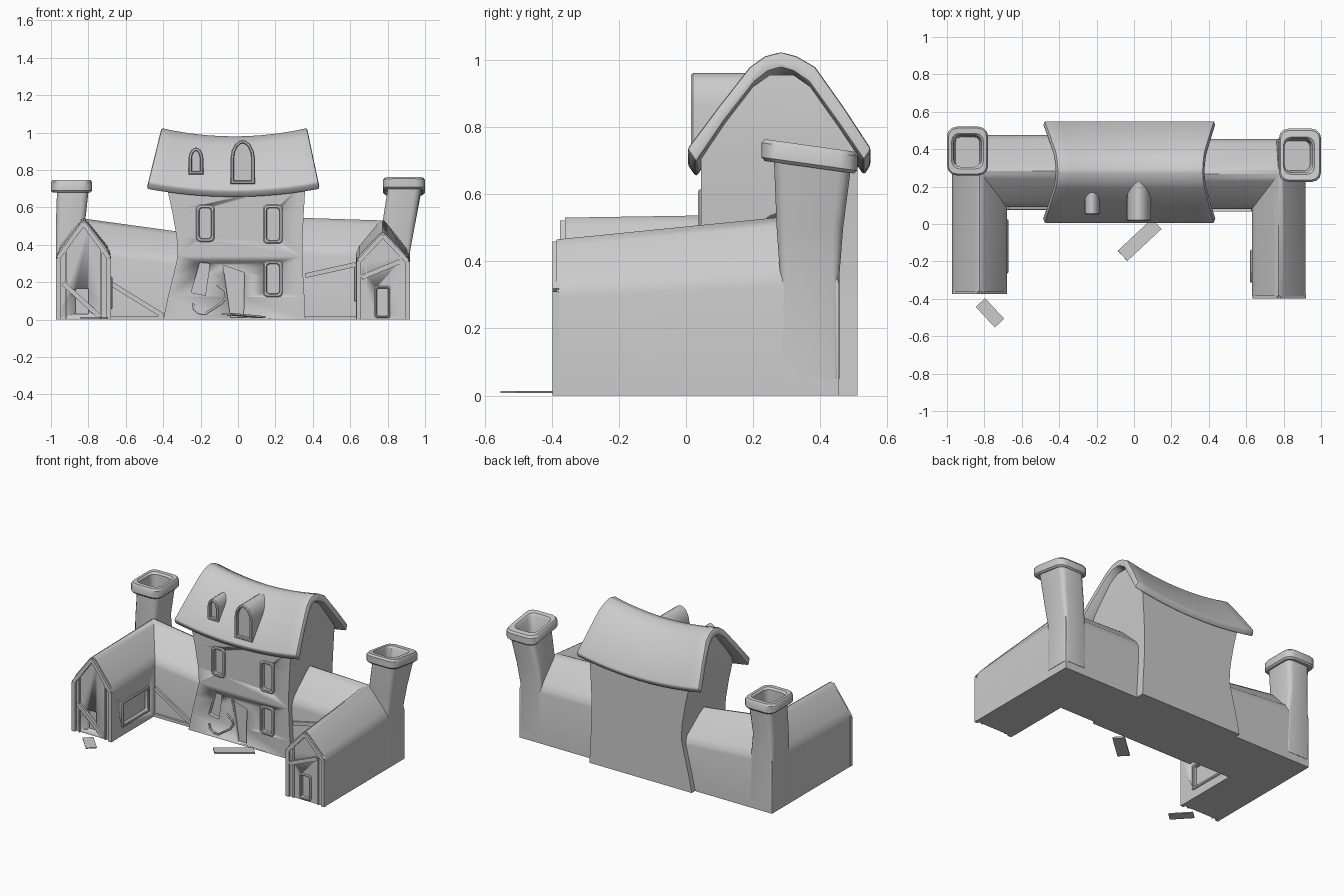
import bpy, bmesh
from math import cos, sin, pi, radians
from mathutils import Vector

if "Cube" in bpy.data.objects:
    bpy.data.objects.remove(bpy.data.objects["Cube"])


def finish(ob, bevel=0):
    bpy.ops.object.select_all(action='DESELECT')
    ob.select_set(True)
    bpy.context.view_layer.objects.active = ob
    if bevel:
        m = ob.modifiers.new("bevel", 'BEVEL')
        m.width, m.segments, m.limit_method = bevel, 2, 'ANGLE'
        bpy.ops.object.modifier_apply(modifier=m.name)
    bpy.ops.object.shade_smooth_by_angle(angle=radians(35))
    return ob


def loft(name, rings, bevel=0):
    """Skin closed rings of equal length and cap both ends."""
    bm = bmesh.new()
    vs = [[bm.verts.new(p) for p in r] for r in rings]
    n = len(vs[0])
    for a, b in zip(vs, vs[1:]):
        for i in range(n):
            j = (i + 1) % n
            bm.faces.new((a[i], a[j], b[j], b[i]))
    bm.faces.new(vs[0])
    bm.faces.new(vs[-1])
    bmesh.ops.recalc_face_normals(bm, faces=bm.faces)
    me = bpy.data.meshes.new(name)
    bm.to_mesh(me)
    bm.free()
    ob = bpy.data.objects.new(name, me)
    bpy.context.collection.objects.link(ob)
    return finish(ob, bevel)


def box(name, loc, size, rot=(0, 0, 0)):
    bpy.ops.mesh.primitive_cube_add(size=1, location=loc, rotation=rot)
    ob = bpy.context.object
    ob.name, ob.scale = name, size
    return ob


def beam(name, p, q, w=0.025, d=0.02):
    p, q = Vector(p), Vector(q)
    rot = (q - p).to_track_quat('X', 'Z').to_euler()
    return box(name, (p + q) / 2, ((q - p).length, d, w), rot)


def inset(pts, d):
    """Shrink an outline towards its centre by about d."""
    ca = (min(p[0] for p in pts) + max(p[0] for p in pts)) / 2
    cz = (min(p[1] for p in pts) + max(p[1] for p in pts)) / 2
    ha = max(p[0] for p in pts) - ca
    hz = max(p[1] for p in pts) - cz
    return [(ca + (a - ca) * (1 - d / ha), cz + (z - cz) * (1 - d / hz)) for a, z in pts]


def rect(a0, a1, z0, z1, r=0.02):
    """Rounded rectangle outline."""
    out = []
    for cx, cz, s in ((a1 - r, z1 - r, 0), (a0 + r, z1 - r, 1), (a0 + r, z0 + r, 2), (a1 - r, z0 + r, 3)):
        for k in range(4):
            t = (s + k / 3) * pi / 2
            out.append((cx + r * cos(t), cz + r * sin(t)))
    return out


def arch(a0, a1, z0, z1):
    """Pointed arch outline."""
    c, h = (a0 + a1) / 2, (a1 - a0) / 2
    top = [(1, 0.6), (0.9, 0.76), (0.62, 0.91), (0.25, 0.985)]
    right = [(c + h * u, z0 + (z1 - z0) * v) for u, v in [(1, 0)] + top]
    return right + [(c, z1)] + [(2 * c - a, z) for a, z in reversed(right)]


def opening(host, pts, pos, axis='y', out=-1, frame=0.014, deep=0.025):
    """Cut a recess into a wall and, if wanted, set a raised frame in it."""
    def ring(o, d):
        return [(a, pos + out * d, z) if axis == 'y' else (pos + out * d, a, z) for a, z in o]
    cut = loft("cutter", [ring(pts, 0.03), ring(pts, -deep)])
    m = host.modifiers.new("cut", 'BOOLEAN')
    m.operation, m.object, m.solver = 'DIFFERENCE', cut, 'EXACT'
    bpy.context.view_layer.objects.active = host
    bpy.ops.object.modifier_apply(modifier=m.name)
    bpy.data.objects.remove(cut)
    if frame:
        big, small = inset(pts, -0.004), inset(pts, frame)
        loft("window_frame", [ring(big, -0.02), ring(big, 0.004), ring(inset(pts, 0.001), 0.009),
                              ring(inset(small, -0.004), 0.009), ring(small, 0.004), ring(small, -0.015)])


# Main house: waisted walls running up into the gables
walls = [(0, -.40, .36), (.12, -.375, .355), (.24, -.345, .348), (.34, -.322, .345), (.44, -.328, .345),
         (.58, -.352, .352), (.74, -.388, .362), (.92, -.37, .345), (.955, -.365, .34)]
ys = {.92: (.20, .37), .955: (.25, .32)}
rings = []
for z, x0, x1 in walls:
    y0, y1 = ys.get(z, (.045, .51))
    rings.append([(x0, y0, z), (x1, y0, z), (x1, y1, z), (x0, y1, z)])
house = loft("house_walls", rings)
for o in (rect(-.22, -.13, .42, .61), rect(.14, .235, .41, .61), rect(.14, .235, .125, .31)):
    opening(house, o, .045)
opening(house, [(-.25, .145), (-.205, .305), (-.15, .30), (-.175, .13)], .045, frame=0)
opening(house, [(-.08, .29), (.035, .25), (.03, .012), (-.04, .012)], .045, frame=0)

# Sagging saddle roof with flared eaves
prof = [(.003, .735), (.10, .865), (.19, .98), (.235, 1.012), (.283, 1.025), (.33, 1.012), (.385, .98),
        (.47, .86), (.552, .735), (.53, .70), (.455, .81), (.365, .935), (.32, .966), (.283, .977),
        (.245, .966), (.205, .935), (.115, .82), (.03, .695)]
rings = []
for i in range(13):
    u = i / 6 - 1
    ring = []
    for y, z in prof:
        f = (1.02 - z) / .285
        x0, x1 = -.41 - .07 * f, .37 + .06 * f
        ring.append(((x0 + x1) / 2 + u * (x1 - x0) / 2, y, z - .044 * (1 - u * u)))
    rings.append(ring)
loft("main_roof", rings, bevel=.01)

# Dormers with recessed panes
for a0, a1, z0, z1, y0, y1 in ((-.265, -.185, .775, .92, .05, .22), (-.04, .09, .725, .96, .015, .27)):
    o = arch(a0, a1, z0, z1)
    loft("dormer", [[(a, y, z) for a, z in q] for q, y in (
        (o, y1), (o, y0 + .006), (inset(o, .005), y0), (inset(o, .014), y0),
        (inset(o, .018), y0 + .005), (inset(o, .018), y0 + .02))])


# L-shaped wings: one gable profile swept round the corner
def wing(name, stations):
    rings = []
    for (ox, oy), (ix, iy), e, r in stations:
        half = [(0, 0), (0, e * .93), (.015, e), (.07, e + (r - e) * .2), (.4, e + (r - e) * .87),
                (.46, e + (r - e) * .97)]
        full = half + [(.5, r)] + [(1 - t, z) for t, z in reversed(half)]
        rings.append([(ox + (ix - ox) * t, oy + (iy - oy) * t, z) for t, z in full])
    return loft(name, rings)


left = wing("left_wing", [((-.972, -.36), (-.68, -.36), .34, .53), ((-.972, .475), (-.68, .09), .36, .54),
                          ((-.28, .475), (-.28, .09), .31, .465)])
right = wing("right_wing", [((.917, -.385), (.63, -.385), .315, .465), ((.917, .455), (.63, .08), .36, .53),
                            ((.3, .455), (.3, .08), .37, .545)])
opening(left, rect(-.26, .02, .06, .225, .01), -.68, 'x', 1, deep=.04)
opening(right, rect(-.31, -.14, .10, .28, .01), .63, 'x', -1)
opening(left, rect(-.87, -.80, .03, .165, .005), -.36, frame=0)
opening(right, rect(.735, .81, .012, .175, .012), -.385, frame=.008, deep=.015)

# Timber trim on the wing gables
for x0, x1, xm, y, e, r in ((-.962, -.69, -.826, -.365, .33, .515), (.645, .907, .774, -.388, .31, .45)):
    for x in (x0, x1):
        beam("gable_post", (x, y, .0), (x, y, e), .024)
        beam("gable_rafter", (x, y, e), (xm, y, r), .024)
    for x in (x0 + .04, x1 - .04):
        beam("gable_inner_post", (x, y + .006, 0), (x, y + .006, e + .04), .008)

# Diagonal braces and sills
for p, q in (((-.935, -.365, .195), (-.74, -.365, .015)), ((.66, -.388, .225), (.865, -.388, .31)),
             ((-.675, .088, .19), (-.40, .088, .02)), ((.36, .078, .235), (.63, .078, .295))):
    beam("diagonal_brace", p, q)
beam("left_sill", (-.68, .086, .01), (-.38, .086, .01), .02)
beam("right_sill", (.35, .076, .01), (.63, .076, .01), .02)


# Leaning chimneys with open collars
def chimney(name, levels, tilt=0):
    rings = []
    for x0, x1, y0, y1, z, r in levels:
        ym = (y0 + y1) / 2
        rings.append([(x, y, z - tilt * (y - ym) * (z > .6)) for x, y in rect(x0, x1, y0, y1, r)])
    loft(name, rings)


chimney("left_chimney", [(-.974, -.80, .28, .477, .05, .015), (-.974, -.81, .285, .477, .36, .02),
                         (-.974, -.82, .28, .48, .5, .03), (-.968, -.80, .285, .495, .68, .035),
                         (-.99, -.79, .268, .512, .68, .045), (-1, -.78, .26, .52, .69, .05),
                         (-1, -.78, .26, .52, .735, .05), (-.992, -.788, .268, .512, .747, .045),
                         (-.975, -.805, .295, .485, .747, .04), (-.965, -.815, .305, .475, .735, .04),
                         (-.955, -.825, .305, .465, .55, .03)])
chimney("right_chimney", [(.76, .919, .28, .457, .05, .015), (.76, .919, .28, .457, .36, .02),
                          (.77, .945, .27, .468, .5, .03), (.80, .978, .262, .49, .685, .035),
                          (.785, .99, .235, .5, .68, .045), (.775, 1, .225, .51, .69, .05),
                          (.775, 1, .225, .51, .733, .05), (.783, .992, .235, .5, .745, .045),
                          (.80, .965, .265, .465, .745, .04), (.805, .955, .275, .455, .73, .04),
                          (.80, .94, .285, .445, .55, .03)], tilt=.14)

# Fallen planks
box("fallen_door", (.03, -.085, .022), (.25, .075, .01), (0, radians(4), radians(43)))
box("fallen_plank", (-.77, -.475, .01), (.15, .068, .006), (0, 0, radians(-47)))

# Bent hoop by the doorway
cu = bpy.data.curves.new("bent_hoop", 'CURVE')
cu.dimensions, cu.bevel_depth, cu.bevel_resolution, cu.use_fill_caps = '3D', .006, 1, True
sp = cu.splines.new('POLY')
pts = [(-.24, .085), (-.235, .055), (-.21, .035), (-.175, .03), (-.085, .09), (-.062, .125), (-.07, .155), (-.11, .185)]
sp.points.add(len(pts) - 1)
for p, (x, z) in zip(sp.points, pts):
    p.co = (x, .04, z, 1)
bpy.context.collection.objects.link(bpy.data.objects.new("bent_hoop", cu))
